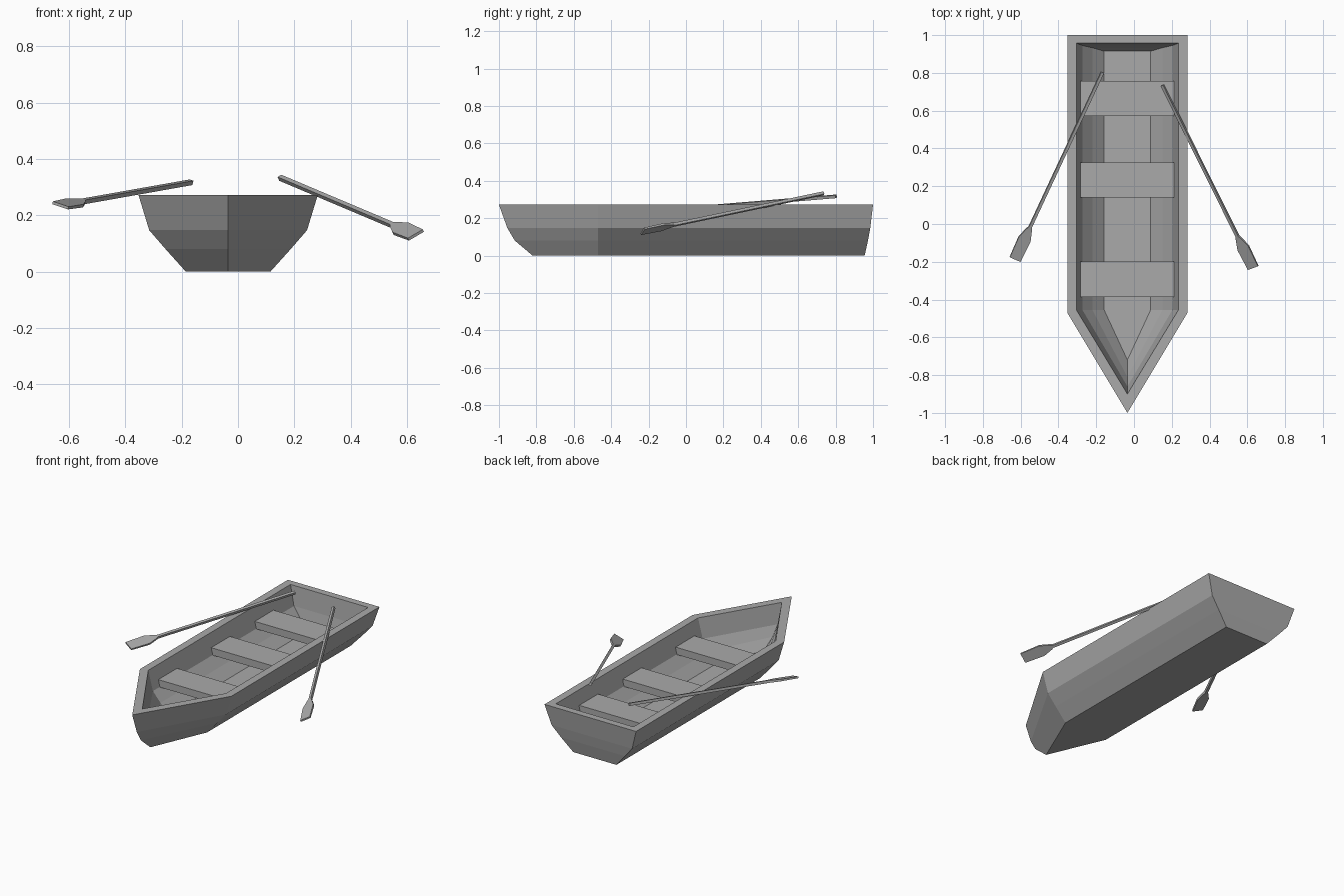
import bpy, bmesh
from mathutils import Vector

if "Cube" in bpy.data.objects:
    bpy.data.objects.remove(bpy.data.objects["Cube"])

CX = -0.035  # boat centreline

wood = bpy.data.materials.new("grey_wood")
wood.diffuse_color = (0.4, 0.4, 0.4, 1)
wood.use_nodes = True
wood.node_tree.nodes["Principled BSDF"].inputs["Base Color"].default_value = wood.diffuse_color


def finish(name, bm):
    bmesh.ops.recalc_face_normals(bm, faces=bm.faces)
    me = bpy.data.meshes.new(name)
    bm.to_mesh(me)
    bm.free()
    me.materials.append(wood)
    ob = bpy.data.objects.new(name, me)
    bpy.context.collection.objects.link(ob)
    return ob


def loft(bm, rings):
    """Skin a list of point rings, capping both ends."""
    loops = [[bm.verts.new(p) for p in ring] for ring in rings]
    for a, b in zip(loops, loops[1:]):
        n = len(a)
        for i in range(n):
            bm.faces.new((a[i], a[(i + 1) % n], b[(i + 1) % n], b[i]))
    bm.faces.new(loops[0])
    bm.faces.new(loops[-1])


def plan(z, half, stern, shoulder, tip):
    """Five-sided boat outline at one height."""
    return [(CX + half, stern, z), (CX + half, shoulder, z), (CX, tip, z),
            (CX - half, shoulder, z), (CX - half, stern, z)]


# Hull: outer skin from keel to rim, then inner skin down to the floor
outer = [(0, .15, .955, -.47, -.82), (.08, .222, .973, -.47, -.915),
         (.147, .28, .985, -.47, -.955), (.272, .318, 1, -.47, -1)]
inner = [(.272, .27, .957, -.455, -.9), (.15, .238, .945, -.455, -.86),
         (.09, .185, .933, -.455, -.81), (.035, .123, .915, -.455, -.72)]
bm = bmesh.new()
loft(bm, [plan(*r) for r in outer + inner])
finish("hull", bm)

# Bench seats
for i, y in enumerate((.665, .2325, -.2925)):
    bm = bmesh.new()
    bmesh.ops.create_cube(bm, size=1)
    for v in bm.verts:
        v.co = Vector((CX - .002 + v.co.x * .497, y + v.co.y * .186, .17 + v.co.z * .045))
    finish(f"seat_{i + 1}", bm)


def oar(name, handle, tip, across):
    """Square shaft with a flat flared blade."""
    handle, tip = Vector(handle), Vector(tip)
    d = (tip - handle).normalized()
    w = Vector(across)
    w = (w - d * w.dot(d)).normalized()
    n = d.cross(w)
    length = (tip - handle).length
    bm = bmesh.new()
    # distance back from blade tip, half width, half thickness
    sections = [(length, .008, .008), (.19, .008, .008), (.175, .016, .007),
                (.12, .035, .006), (0, .032, .005)]
    rings = []
    for back, hw, ht in sections:
        c = tip - d * back
        rings.append([c + w * hw * a + n * ht * b
                      for a, b in ((1, 1), (-1, 1), (-1, -1), (1, -1))])
    loft(bm, rings)
    finish(name, bm)


oar("left_oar", (-.167, .803, .317), (-.63, -.188, .235), (-.06, .025, .02))
oar("right_oar", (.15, .735, .333), (.631, -.232, .130), (.05, .02, .03))
